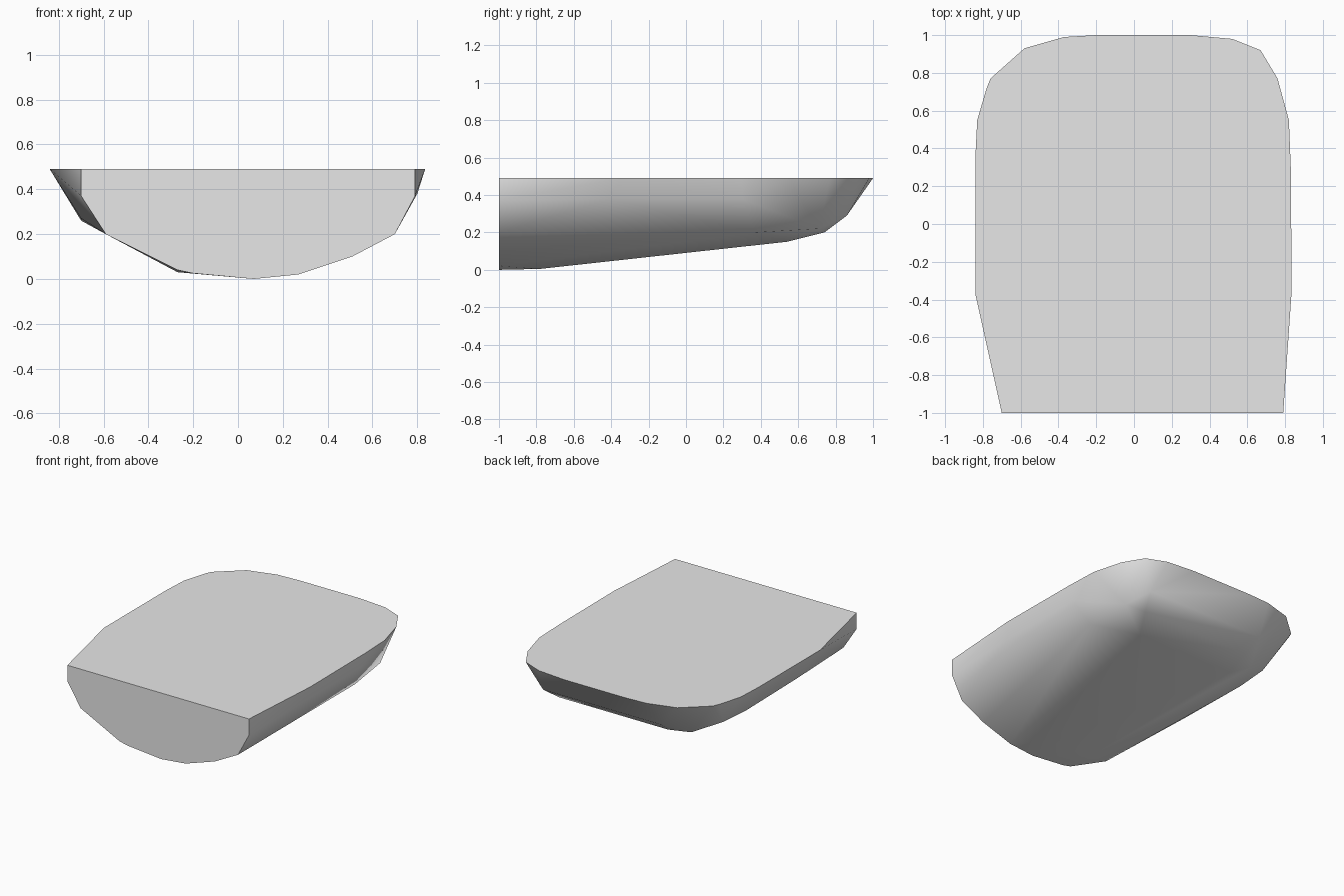
import bpy
import bmesh
import math

# Remove the default object
default_object = bpy.data.objects.get("Cube")
if default_object:
    bpy.data.objects.remove(default_object, do_unlink=True)

TOP = 0.49
FRONT = -1.0


def make_material(name, colour):
    material = bpy.data.materials.new(name)
    material.use_nodes = True
    material.diffuse_color = colour
    shader = material.node_tree.nodes["Principled BSDF"]
    shader.inputs["Base Color"].default_value = colour
    return material


def hull_object(name, points, material):
    """Wrap a tight convex skin around the outline points."""
    mesh = bpy.data.meshes.new(name)
    bm = bmesh.new()
    for point in points:
        bm.verts.new(point)
    result = bmesh.ops.convex_hull(bm, input=bm.verts[:])
    loose = {v for v in result["geom_interior"] + result["geom_unused"]
             if isinstance(v, bmesh.types.BMVert) and not v.link_faces}
    bmesh.ops.delete(bm, geom=list(loose), context="VERTS")
    # Merge the triangles of the flat deck and flat front
    bmesh.ops.dissolve_limit(bm, angle_limit=math.radians(0.5),
                             verts=bm.verts[:], edges=bm.edges[:])
    bmesh.ops.recalc_face_normals(bm, faces=bm.faces[:])
    bm.to_mesh(mesh)
    bm.free()
    mesh.materials.append(material)
    body = bpy.data.objects.new(name, mesh)
    bpy.context.collection.objects.link(body)
    return body


# Flat deck outline, as (x, y), anticlockwise from the front
deck_outline = [
    (0.79, FRONT), (0.82, -0.57), (0.835, -0.35), (0.83, 0.3), (0.82, 0.55),
    (0.76, 0.77), (0.67, 0.92), (0.52, 0.98), (0.3, 1), (-0.2, 1),
    (-0.37, 0.99), (-0.58, 0.93), (-0.76, 0.77), (-0.78, 0.72),
    (-0.83, 0.55), (-0.84, 0.35), (-0.84, -0.37), (-0.79, -0.57),
    (-0.7, FRONT),
]

# Flat front wall below the deck, as (x, z)
front_profile = [
    (0.79, 0.37), (0.7, 0.2), (0.51, 0.1), (0.27, 0.02), (0.07, 0),
    (-0.2, 0.025), (-0.27, 0.04), (-0.59, 0.2), (-0.7, 0.37),
]

# Bulging sides, sloping belly and upturned back
side_points = [(0.8, -0.4, 0.38), (0.8, 0.3, 0.38), (0.7, 0.37, 0.2),
               (-0.7, -0.3, 0.27), (-0.7, 0.3, 0.26), (-0.69, 0.55, 0.27)]
belly_points = [(0.07, -0.78, 0.005), (-0.27, -0.8, 0.03),
                (0.4, 0.54, 0.15), (-0.4, 0.54, 0.15)]
back_points = [(0.67, 0.71, 0.22), (0.52, 0.74, 0.2), (0.57, 0.86, 0.29),
               (-0.37, 0.74, 0.2), (-0.5, 0.65, 0.18), (-0.4, 0.86, 0.29)]

hull_points = [(x, y, TOP) for x, y in deck_outline]
hull_points += [(x, FRONT, z) for x, z in front_profile]
hull_points += side_points + belly_points + back_points

grey = make_material("light_grey", (0.8, 0.8, 0.8, 1.0))
hull = hull_object("rounded_hull", hull_points, grey)

# Smooth skin with crisp deck and front edges
bpy.ops.object.select_all(action="DESELECT")
hull.select_set(True)
bpy.context.view_layer.objects.active = hull
bpy.ops.object.shade_smooth_by_angle(angle=math.radians(35))
